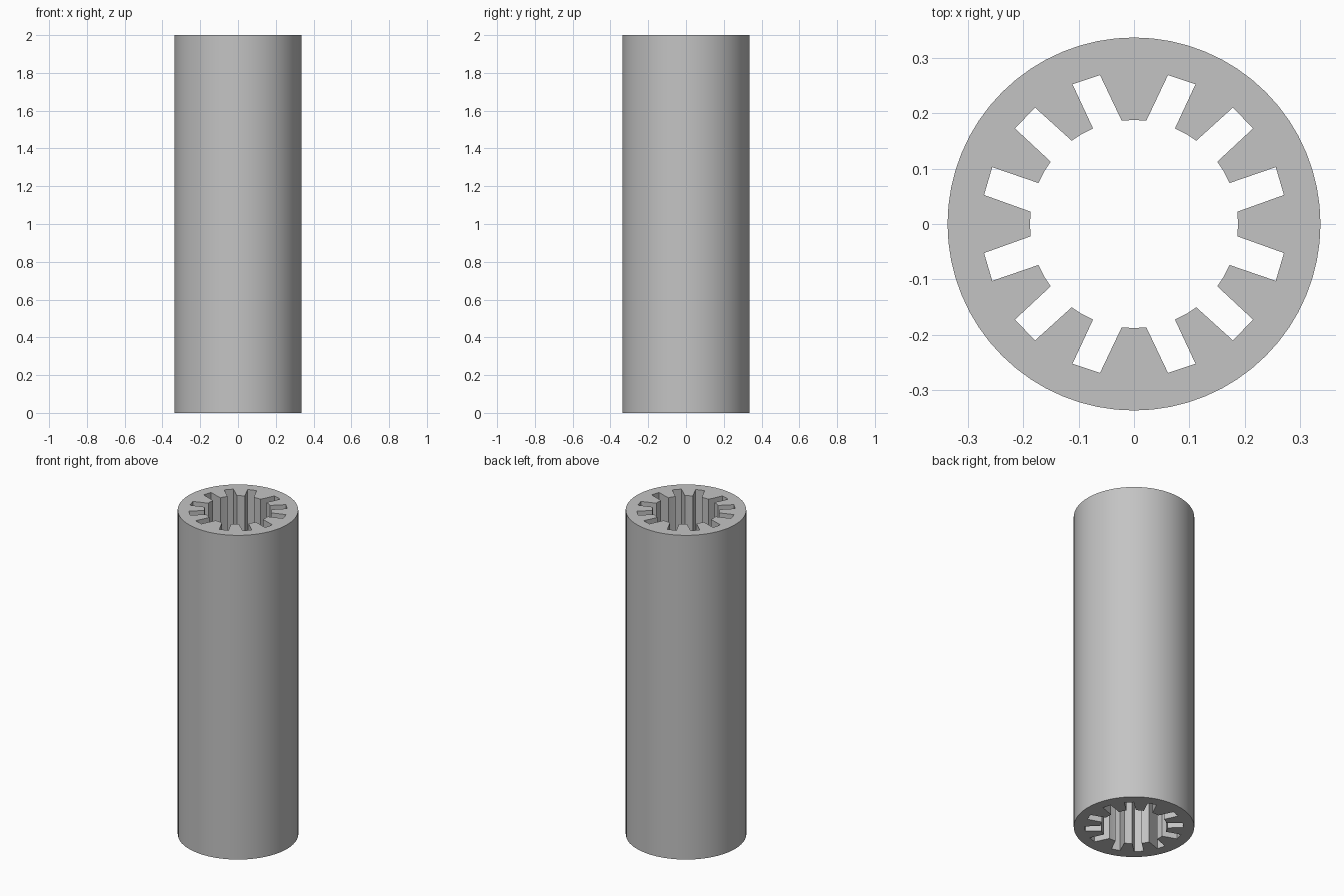
import bpy
import bmesh
from math import radians, sin, cos

if "Cube" in bpy.data.objects:
    bpy.data.objects.remove(bpy.data.objects["Cube"], do_unlink=True)

HEIGHT = 2.0
OUTER_R, SLOT_R, BORE_R = 0.337, 0.276, 0.188
SIDES = 64
# Slots of one quadrant: mouth angle and floor angle, in degrees
SLOTS = [(15, 16.4), (45, 44.2), (75, 71.7)]
MOUTH_HALF, FLOOR_HALF = 8.2, 5.45


def polar(radius, degrees):
    a = radians(degrees)
    return (radius * cos(a), radius * sin(a), 0)


def slot_points(mouth, floor):
    return [(BORE_R, mouth - MOUTH_HALF), (SLOT_R, floor - FLOOR_HALF),
            (SLOT_R, floor + FLOOR_HALF), (BORE_R, mouth + MOUTH_HALF),
            (BORE_R, mouth + 15)]  # last point is the middle of the next tooth tip


# Slotted bore profile: one quadrant mirrored across both axes
quadrant = [(BORE_R, 0)]
for mouth, floor in SLOTS:
    quadrant += slot_points(mouth, floor)
half = quadrant + [(r, 180 - a) for r, a in reversed(quadrant[:-1])]
bore = half + [(r, 360 - a) for r, a in reversed(half[1:-1])]
rim = [(OUTER_R, 360 * i / SIDES) for i in range(SIDES)]

# Fill between rim and bore, then extrude to full height
bm = bmesh.new()
edges = []
for loop in (rim, bore):
    verts = [bm.verts.new(polar(r, a)) for r, a in loop]
    edges += [bm.edges.new((v, verts[i - 1])) for i, v in enumerate(verts)]
bmesh.ops.triangle_fill(bm, edges=edges, use_beauty=True, use_dissolve=False)
extruded = bmesh.ops.extrude_face_region(bm, geom=bm.faces[:], use_keep_orig=True)
top = [g for g in extruded["geom"] if isinstance(g, bmesh.types.BMVert)]
bmesh.ops.translate(bm, verts=top, vec=(0, 0, HEIGHT))
bmesh.ops.recalc_face_normals(bm, faces=bm.faces[:])

mesh = bpy.data.meshes.new("slotted_sleeve")
bm.to_mesh(mesh)
bm.free()
sleeve = bpy.data.objects.new("slotted_sleeve", mesh)
bpy.context.collection.objects.link(sleeve)

# Plain grey material
grey = bpy.data.materials.new("light_grey")
grey.use_nodes = True
colour = (0.55, 0.55, 0.55, 1)
grey.diffuse_color = colour
grey.node_tree.nodes["Principled BSDF"].inputs["Base Color"].default_value = colour
mesh.materials.append(grey)

# Smooth outer wall, sharp slot edges
bpy.ops.object.select_all(action="DESELECT")
sleeve.select_set(True)
bpy.context.view_layer.objects.active = sleeve
bpy.ops.object.shade_smooth_by_angle(angle=radians(30))
